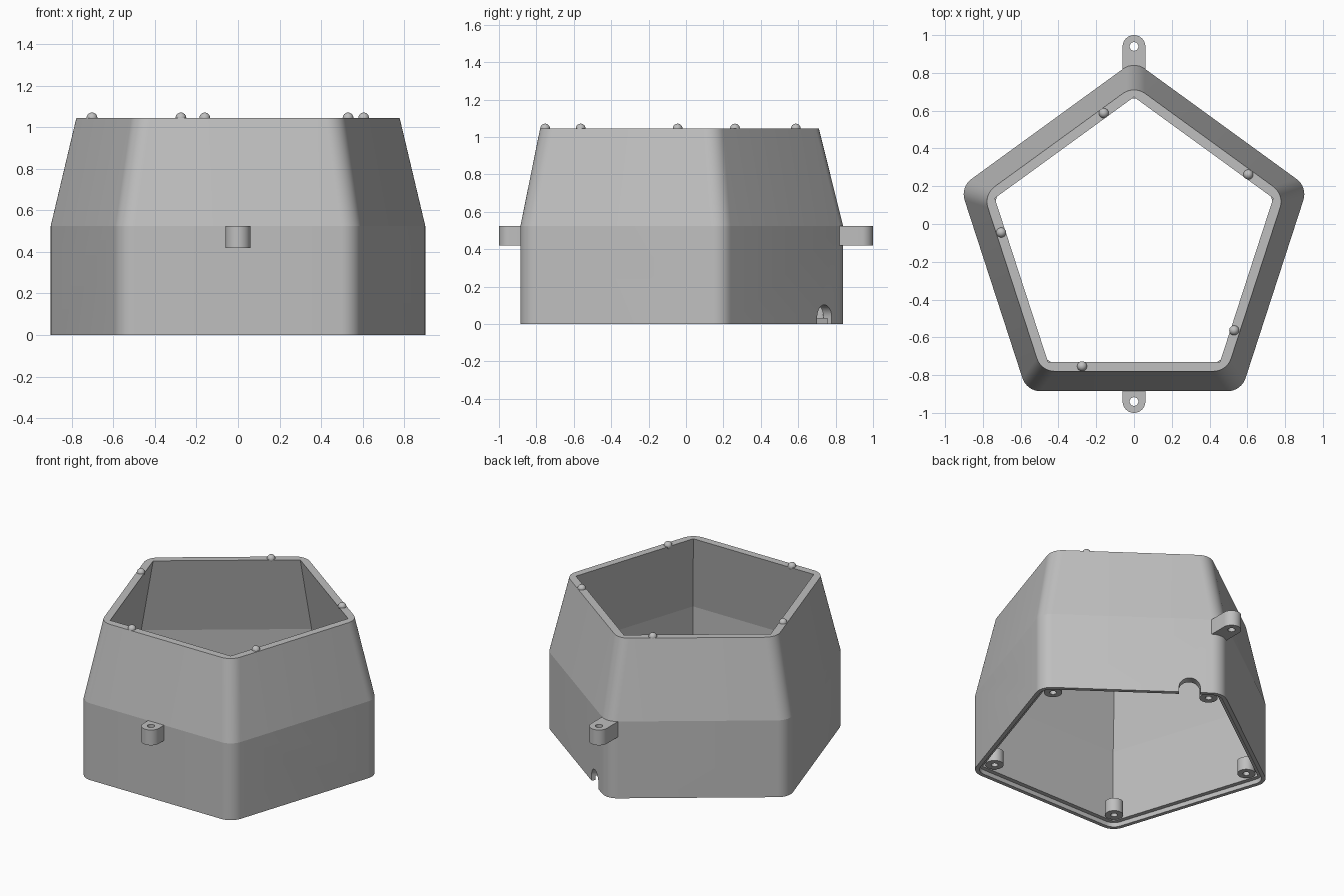
import bpy, bmesh
from math import pi, sin, cos, radians
from mathutils import Matrix, Vector

if "Cube" in bpy.data.objects:
    bpy.data.objects.remove(bpy.data.objects["Cube"], do_unlink=True)

CY = -0.103                 # pentagon centre in y
H, BREAK = 1.045, 0.525     # total height, start of the taper
LOW, TOP = 0.782, 0.677     # outer apothems

grey = bpy.data.materials.new("plain grey")
grey.use_nodes = True
colour = (0.52, 0.52, 0.52, 1)
grey.diffuse_color = colour
grey.node_tree.nodes["Principled BSDF"].inputs["Base Color"].default_value = colour


def finish(name, bm, matrix=None):
    if matrix:
        bm.transform(matrix)
    bmesh.ops.recalc_face_normals(bm, faces=bm.faces)
    mesh = bpy.data.meshes.new(name)
    bm.to_mesh(mesh)
    bm.free()
    mesh.materials.append(grey)
    ob = bpy.data.objects.new(name, mesh)
    bpy.context.collection.objects.link(ob)
    return ob


def pentagon(apothem, r, z, n=8):
    """Ring of points around a pentagon with corner radius r."""
    pts = []
    for k in range(5):
        a = pi / 2 + k * 2 * pi / 5
        d = (apothem - r) / cos(pi / 5)
        for i in range(n + 1 if r else 1):
            t = a + (i / n - 0.5) * 2 * pi / 5
            pts.append((d * cos(a) + r * cos(t), CY + d * sin(a) + r * sin(t), z))
    return pts


def loft(name, levels, r):
    bm = bmesh.new()
    rings = [[bm.verts.new(p) for p in pentagon(a, r, z)] for a, z in levels]
    for lo, hi in zip(rings, rings[1:]):
        for i in range(len(lo)):
            j = (i + 1) % len(lo)
            bm.faces.new((lo[i], lo[j], hi[j], hi[i]))
    bm.faces.new(rings[0])
    bm.faces.new(rings[-1])
    return finish(name, bm)


def arch(name, w, start, straight, depth, matrix):
    """Round-ended prism: flat end at local y = start, round end past y = straight."""
    bm = bmesh.new()
    pts = [(-w, start), (w, start)]
    pts += [(w * cos(pi * i / 24), straight + w * sin(pi * i / 24)) for i in range(25)]
    face = bm.faces.new([bm.verts.new((x, y, 0)) for x, y in pts])
    ext = bmesh.ops.extrude_face_region(bm, geom=[face])
    verts = [v for v in ext["geom"] if isinstance(v, bmesh.types.BMVert)]
    bmesh.ops.translate(bm, verts=verts, vec=(0, 0, depth))
    return finish(name, bm, matrix)


def cylinder(name, r, depth, matrix):
    bm = bmesh.new()
    bmesh.ops.create_cone(bm, cap_ends=True, segments=40, radius1=r, radius2=r, depth=depth)
    return finish(name, bm, matrix)


def cut(ob, cutters):
    bpy.context.view_layer.objects.active = ob
    for c in cutters:
        c.hide_render = True
        mod = ob.modifiers.new("cut", 'BOOLEAN')
        mod.operation, mod.solver, mod.object = 'DIFFERENCE', 'EXACT', c
        bpy.ops.object.modifier_apply(modifier=mod.name)
        bpy.data.objects.remove(c, do_unlink=True)


def smooth(ob, degrees):
    bpy.ops.object.select_all(action='DESELECT')
    ob.select_set(True)
    bpy.context.view_layer.objects.active = ob
    bpy.ops.object.shade_smooth_by_angle(angle=radians(degrees))


# Tapered five-sided housing, open at both ends
housing = loft("housing", [(LOW, 0), (LOW, BREAK), (TOP, H)], 0.1)
cutters = [
    loft("inner_cutter", [(0.727, -0.05), (0.727, BREAK), (0.627, H), (0.608, H + 0.1)], 0),
    loft("bottom_step_cutter", [(0.756, -0.05), (0.756, 0.03)], 0.074),
]
for s in (-1, 1):
    # Paired round holes through each front side wall
    n = Vector((s * cos(pi / 10), -sin(pi / 10), 0))
    for y in (-0.45, -0.25):
        x = s * (LOW + sin(pi / 10) * (y - CY)) / cos(pi / 10)
        m = Matrix.Translation((x, y, 0.315)) @ n.to_track_quat('Z', 'Y').to_matrix().to_4x4()
        cutters.append(cylinder("hole_cutter", 0.031, 0.3, m))
    # Arched cable notches beside the back corner
    n = Vector((s * sin(pi / 5), cos(pi / 5), 0))
    up = Vector((0, 0, 1))
    m = Matrix((up.cross(n), up, n)).transposed().to_4x4()
    m.translation = Vector((s * 0.17, 0.74, 0)) - n * 0.1
    cutters.append(arch("notch_cutter", 0.066, -0.05, 0.036, 0.2, m))
cut(housing, cutters)
smooth(housing, 10.5)

# Mounting lugs, front and back
for name, root, tip, turn in (("back_lug", 0.80, 1.0, 0), ("front_lug", -0.86, -1.0, pi)):
    m = Matrix.Translation((0, root, 0.42)) @ Matrix.Rotation(turn, 4, 'Z')
    lug = arch(name, 0.06, 0, abs(tip - root) - 0.06, 0.105, m)
    hole = Matrix.Translation((0, tip * 0.94, 0.47))
    cut(lug, [cylinder("lug_hole_cutter", 0.023, 0.3, hole)])
    smooth(lug, 20)

# Screw bosses inside the bottom corners
for k in range(5):
    a = pi / 2 + k * 2 * pi / 5
    x, y = 0.822 * cos(a), CY + 0.822 * sin(a)
    boss = cylinder(f"screw_boss_{k + 1}", 0.056, 0.09, Matrix.Translation((x, y, 0.075)))
    cut(boss, [cylinder("screw_hole_cutter", 0.021, 0.1, Matrix.Translation((x, y, 0.05)))])
    smooth(boss, 20)

# Locating pegs on the top rim
pegs = [(-0.16, 0.587), (0.605, 0.262), (-0.703, -0.045), (0.53, -0.563), (-0.275, -0.753)]
for k, (x, y) in enumerate(pegs):
    bm = bmesh.new()
    bmesh.ops.create_uvsphere(bm, u_segments=24, v_segments=12, radius=0.026)
    peg = finish(f"rim_peg_{k + 1}", bm, Matrix.Translation((x, y, H)))
    smooth(peg, 40)
